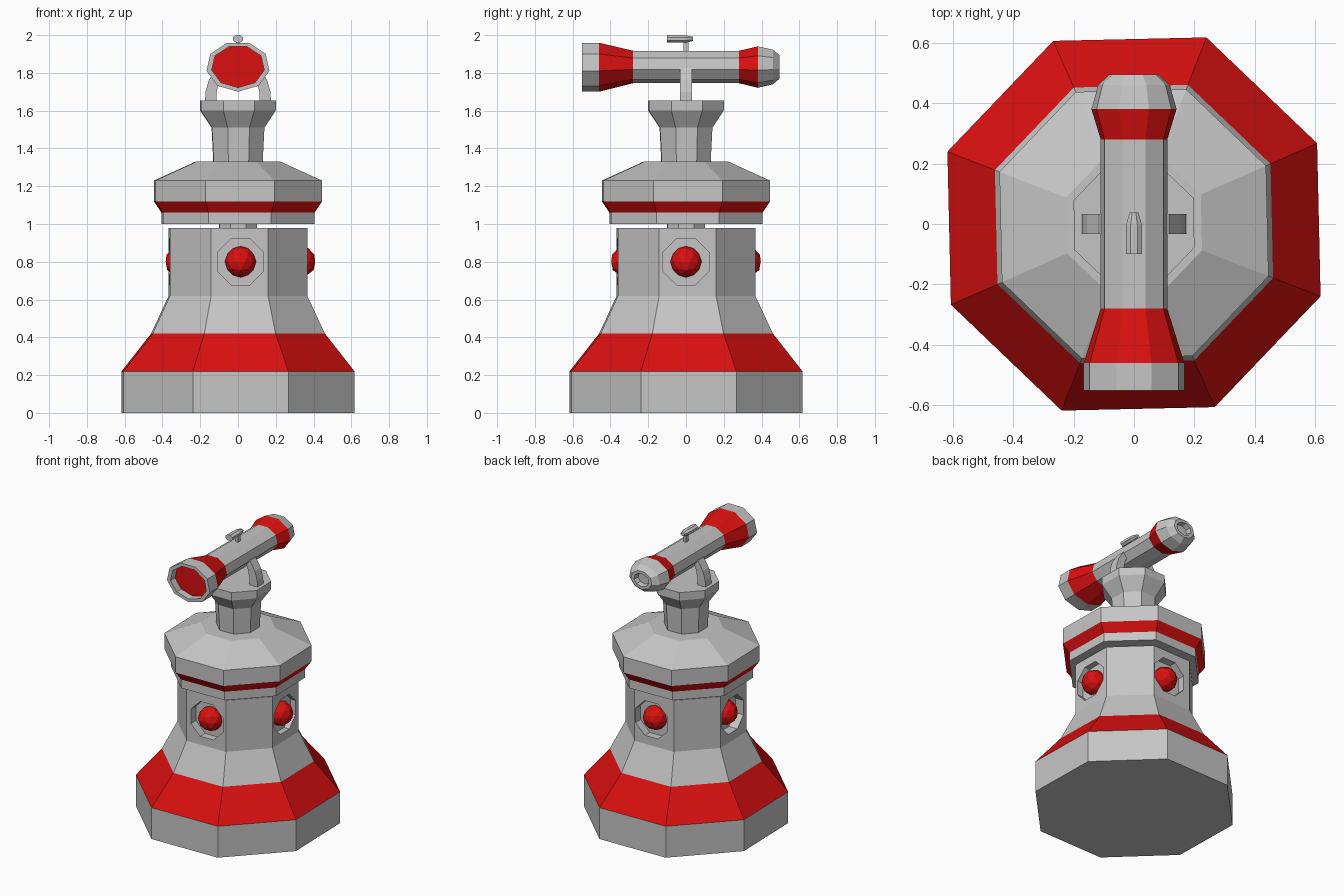
import bpy, bmesh, math
from mathutils import Matrix, Vector

if "Cube" in bpy.data.objects:
    bpy.data.objects.remove(bpy.data.objects["Cube"])


def material(name, rgb):
    m = bpy.data.materials.new(name)
    m.diffuse_color = (*rgb, 1)
    m.use_nodes = True
    m.node_tree.nodes["Principled BSDF"].inputs["Base Color"].default_value = m.diffuse_color
    return m


GREY = material("stone_grey", (0.56, 0.56, 0.56))
RED = material("bright_red", (0.70, 0.005, 0.005))


def finish(bm, name, mats=(GREY,)):
    bmesh.ops.recalc_face_normals(bm, faces=bm.faces)
    me = bpy.data.meshes.new(name)
    bm.to_mesh(me)
    bm.free()
    for m in mats:
        me.materials.append(m)
    ob = bpy.data.objects.new(name, me)
    bpy.context.collection.objects.link(ob)
    return ob


def lathe(name, profile, sides, start, red=(), matrix=None, squash=1.0):
    """Sweep (radius, height) rings around z; 'red' lists the red band numbers."""
    bm = bmesh.new()
    rings = []
    for r, h in profile:
        ring = []
        for i in range(sides):
            a = start + math.tau * i / sides
            ring.append(bm.verts.new((r * math.cos(a), squash * r * math.sin(a), h)))
        rings.append(ring)
    for k in range(len(rings) - 1):
        for i in range(sides):
            j = (i + 1) % sides
            f = bm.faces.new((rings[k][i], rings[k][j], rings[k + 1][j], rings[k + 1][i]))
            f.material_index = int(k in red)
    bm.faces.new(rings[0]).material_index = int("first" in red)
    bm.faces.new(rings[-1]).material_index = int("last" in red)
    if matrix:
        bm.transform(matrix)
    return finish(bm, name, (GREY, RED))


def prism(name, outline, half_depth):
    """Extrude an x-z outline along y."""
    bm = bmesh.new()
    a = [bm.verts.new((x, -half_depth, z)) for x, z in outline]
    b = [bm.verts.new((x, half_depth, z)) for x, z in outline]
    bm.faces.new(a)
    bm.faces.new(b)
    n = len(a)
    for i in range(n):
        bm.faces.new((a[i], a[(i + 1) % n], b[(i + 1) % n], b[i]))
    return finish(bm, name)


TURN = math.radians(23.8)
K = 1 / math.cos(math.radians(21.2))      # half width to corner radius


def octagon(name, widths, red=()):
    return lathe(name, [(w * K, z) for w, z in widths], 8, TURN, red)


# Tower body with flared red skirt
body = octagon("tower_body", [(0.617, 0), (0.617, 0.22), (0.46, 0.42),
                              (0.367, 0.62), (0.367, 0.98)], red=(1,))
octagon("neck", [(0.10, 0.95), (0.10, 1.02)])
octagon("tower_head", [(0.405, 1.0), (0.405, 1.06), (0.445, 1.12),
                       (0.445, 1.23), (0.225, 1.33)], red=(1,))
octagon("pedestal", [(0.13, 1.31), (0.14, 1.51), (0.20, 1.60), (0.20, 1.655)])

# Round lamps in eight-sided sockets on four sides
centre = Vector((0.013, 0, 0.80))
for i, side in enumerate(("right", "back", "left", "front")):
    spin = Matrix.Translation(centre) @ Matrix.Rotation(i * math.pi / 2, 4, 'Z')
    out = spin @ Matrix.Rotation(math.pi / 2, 4, 'Y')
    cutter = lathe(side + "_socket_cutter", [(0.132, 0.31), (0.132, 0.5)], 8,
                   math.pi / 8, matrix=out)
    cutter.hide_render = True
    cutter.hide_set(True)
    mod = body.modifiers.new(side + "_socket", 'BOOLEAN')
    mod.object = cutter
    mod.solver = 'EXACT'
    bm = bmesh.new()
    bmesh.ops.create_icosphere(bm, subdivisions=2, radius=0.083,
                               matrix=spin @ Matrix.Translation((0.317, 0, 0)))
    finish(bm, side + "_lamp", (RED,))

# Telescope tube with recessed lens and eyepiece, lying along y
along_y = Matrix.Translation((0, 0, 1.834)) @ Matrix(
    ((1, 0, 0, 0), (0, 0, 1, 0), (0, 1, 0, 0), (0, 0, 0, 1)))
lathe("telescope",
      [(0.141, -0.50), (0.141, -0.55), (0.169, -0.55), (0.169, -0.46), (0.112, -0.28),
       (0.112, 0.28), (0.143, 0.38), (0.12, 0.46), (0.082, 0.495),
       (0.058, 0.495), (0.05, 0.46)],
      9, -math.pi / 2, red=("first", 3, 5), matrix=along_y, squash=0.79)

# Curved yoke arms
for side, s in (("left", -1), ("right", 1)):
    prism(side + "_yoke_arm",
          [(s * x, z) for x, z in ((0.115, 1.64), (0.175, 1.64), (0.172, 1.70), (0.155, 1.76),
                                   (0.115, 1.825), (0.07, 1.825), (0.10, 1.76), (0.113, 1.70))],
          0.033)

# Finder sight on a small post
sight = Matrix.Translation((0, 0, 1.98)) @ Matrix(
    ((1, 0, 0, 0), (0, 0, 1, 0), (0, 1, 0, 0), (0, 0, 0, 1)))
lathe("finder_sight", [(0.029, -0.10), (0.029, -0.005), (0.016, 0.038)], 8,
      math.pi / 8, matrix=sight, squash=0.75)
prism("finder_post", [(-0.01, 1.90), (0.01, 1.90), (0.01, 1.97), (-0.01, 1.97)], 0.014)
